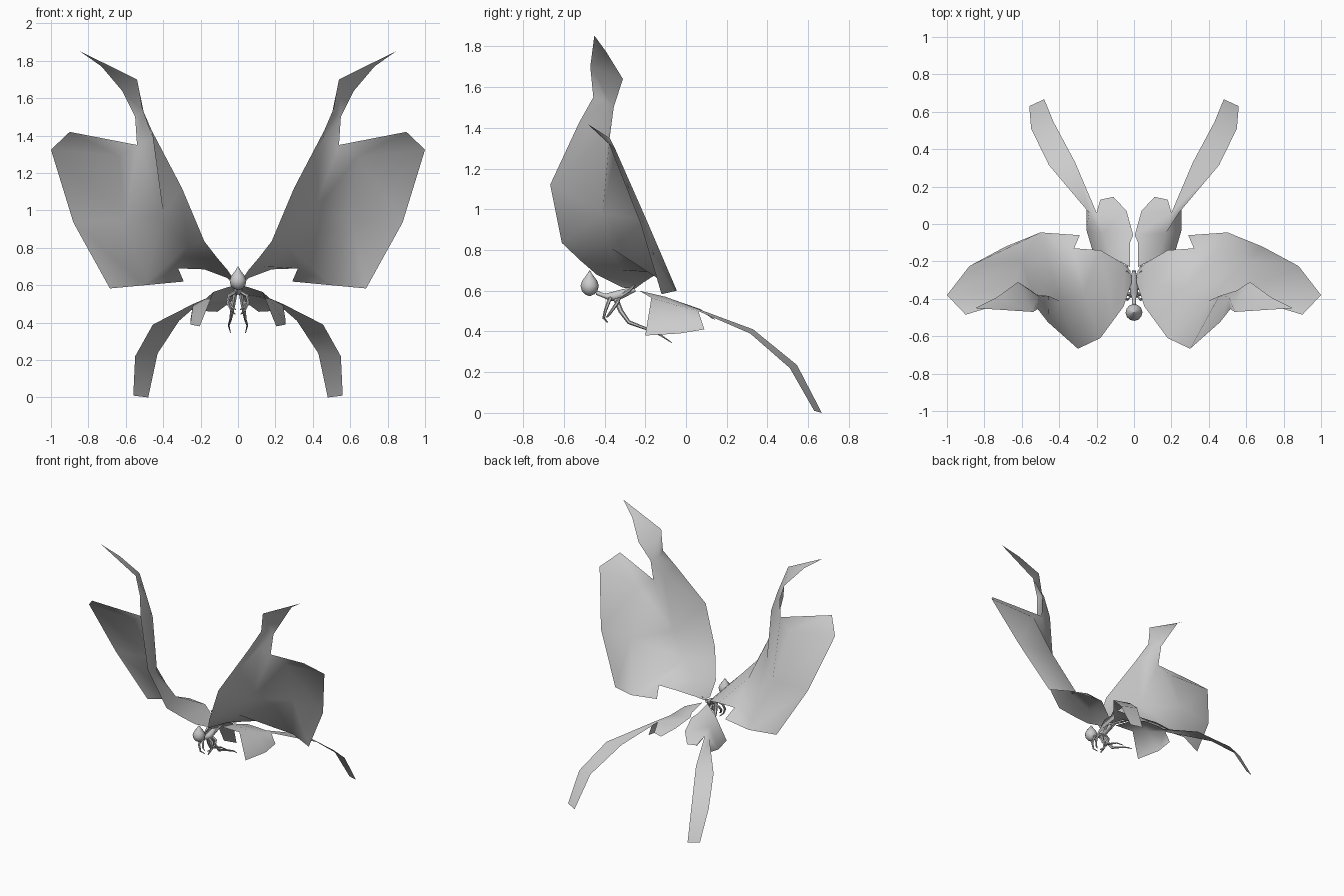
import bpy
import math
from mathutils import Vector

grey = bpy.data.materials.new("pale_grey")
grey.diffuse_color = (0.6, 0.6, 0.6, 1)


def add_mesh(name, verts, faces, angle):
    me = bpy.data.meshes.new(name)
    me.from_pydata(verts, [], faces)
    me.materials.append(grey)
    me.update()
    ob = bpy.data.objects.new(name, me)
    bpy.context.collection.objects.link(ob)
    bpy.ops.object.select_all(action='DESELECT')
    ob.select_set(True)
    bpy.context.view_layer.objects.active = ob
    bpy.ops.object.shade_smooth_by_angle(angle=math.radians(angle))
    return ob


def wing_pair(name, pts, faces):
    for side, sx in (("right", 1), ("left", -1)):
        verts = [(sx * x, y, z) for x, y, z in pts]
        fs = faces if sx > 0 else [f[::-1] for f in faces]
        add_mesh(f"{side}_{name}", verts, fs, 80)


def tube(name, path, radii, sides=8):
    """Round section swept along a path with varying radius."""
    path = [Vector(p) for p in path]
    verts, faces = [], []
    last = len(path) - 1
    for i, p in enumerate(path):
        d = path[min(i + 1, last)] - path[max(i - 1, 0)]
        u = d.cross(Vector((1, 0.05, 0))).normalized()
        v = d.cross(u).normalized()
        for k in range(sides):
            a = 2 * math.pi * k / sides
            verts.append(p + radii[i] * (math.cos(a) * u + math.sin(a) * v))
    for i in range(last):
        for k in range(sides):
            a, b = i * sides + k, i * sides + (k + 1) % sides
            faces.append((a, b, b + sides, a + sides))
    faces.append(tuple(range(sides))[::-1])
    faces.append(tuple(range(last * sides, (last + 1) * sides)))
    return add_mesh(name, verts, faces, 50)


# Fore wings: leading edge, hooked tip, outer panel, trailing edge, inner folds
fore = [
    (.012, -.31, .615), (.055, -.44, .68), (.11, -.515, .745), (.18, -.61, .835),
    (.30, -.667, 1.12), (.46, -.525, 1.425), (.515, -.455, 1.55),
    (.54, -.47, 1.70), (.848, -.45, 1.853), (.73, -.39, 1.77),
    (.62, -.31, 1.64), (.55, -.355, 1.50), (.54, -.375, 1.35),
    (.90, -.485, 1.42), (1.0, -.38, 1.325), (.88, -.225, .935),
    (.685, -.12, .583), (.50, -.045, .60), (.29, -.06, .62),
    (.32, -.13, .69), (.18, -.14, .685), (.06, -.21, .64), (.02, -.25, .61),
    (.14, -.32, .70), (.27, -.37, .81), (.40, -.41, .98),
    (.60, -.195, .95), (.64, -.345, 1.29),
    (.455, -.385, 1.38), (.505, -.39, 1.53)]
fore_faces = [
    (0, 1, 21, 22), (1, 2, 23, 21), (23, 20, 21), (2, 3, 24, 23),
    (23, 24, 19, 20), (24, 17, 18, 19), (3, 4, 25, 24), (24, 25, 26, 17),
    (26, 15, 16, 17), (4, 5, 28, 25), (25, 28, 12), (25, 12, 27, 26),
    (12, 13, 27), (13, 14, 27), (27, 14, 15, 26), (5, 6, 29, 28),
    (28, 29, 11, 12), (6, 7, 29), (7, 10, 11, 29), (7, 8, 9, 10)]
wing_pair("fore_wing", fore, fore_faces)

# Hind wings: saddle, drooping side flap, rear lobe and long tail
hind = [
    (.022, -.23, .60), (.13, -.17, .565), (.205, -.20, .38),
    (.004, -.06, .555), (.17, -.05, .53), (.255, -.03, .39),
    (.04, .07, .51), (.20, .06, .51), (.255, .09, .41),
    (.11, .145, .458), (.18, .13, .462), (.24, .06, .50),
    (.455, .315, .39), (.315, .33, .41), (.55, .51, .22),
    (.43, .545, .235), (.56, .63, .01), (.48, .667, 0), (.022, -.10, .57)]
hind_faces = [
    (0, 1, 4, 18), (18, 4, 3), (1, 2, 5, 4), (3, 4, 7, 6), (4, 5, 8, 11),
    (4, 11, 7), (6, 7, 10, 9), (7, 11, 12, 13), (13, 12, 14, 15),
    (15, 14, 16, 17)]
wing_pair("hind_wing", hind, hind_faces)

# Teardrop head with a pointed crown
tube("head", [(0, -.473, z) for z in (.575, .583, .60, .625, .65, .675, .70)],
     (.006, .024, .039, .045, .036, .017, .001), 12)

# Thin neck, small torso and tapering waist
tube("torso", [(0, -.44, .59), (0, -.40, .575), (0, -.37, .57), (0, -.34, .575),
               (0, -.30, .59), (0, -.25, .605)],
     (.010, .011, .022, .024, .020, .010), 10)

# Limbs, mirrored
for side, s in (("right", 1), ("left", -1)):
    # Curved arms bowing out in front of the torso
    tube(f"{side}_arm", [(s * .012, -.37, .565), (s * .048, -.38, .545),
                         (s * .055, -.395, .505), (s * .035, -.405, .465),
                         (s * .015, -.385, .445)],
         (.009, .009, .008, .006, .003), 6)
    tube(f"{side}_middle_limb", [(s * .012, -.33, .56), (s * .045, -.335, .545),
                                 (s * .052, -.355, .515), (s * .03, -.38, .48),
                                 (s * .012, -.39, .47)],
         (.009, .009, .008, .006, .003), 6)
    # Trailing legs
    tube(f"{side}_leg", [(s * .015, -.345, .56), (s * .025, -.32, .50),
                         (s * .035, -.28, .445), (s * .04, -.20, .415),
                         (s * .05, -.13, .385), (s * .04, -.07, .345)],
         (.013, .012, .010, .007, .005, .002), 6)
    # Struts joining the torso to the wing roots
    tube(f"{side}_wing_root", [(s * .01, -.32, .575), (s * .02, -.28, .60),
                               (s * .04, -.25, .63)], (.011, .009, .004), 6)
